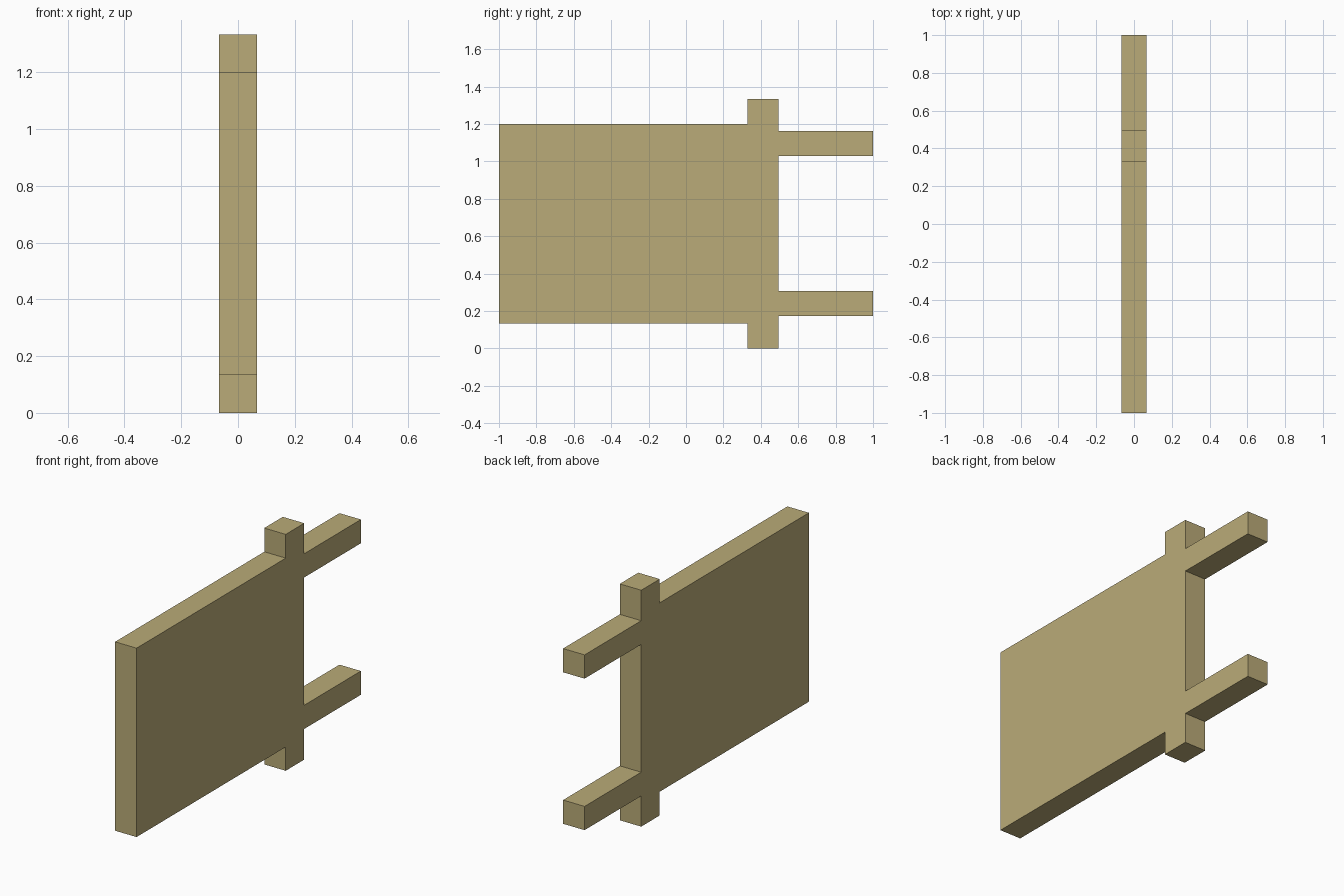
import bpy
import bmesh
from mathutils import Vector

cube = bpy.data.objects.get("Cube")
if cube:
    bpy.data.objects.remove(cube, do_unlink=True)

# One pale wood colour for every part
wood = bpy.data.materials.new("pale_wood")
wood.use_nodes = True
colour = (0.492, 0.407, 0.188, 1.0)
wood.diffuse_color = colour
bsdf = next(n for n in wood.node_tree.nodes if n.type == 'BSDF_PRINCIPLED')
bsdf.inputs["Base Color"].default_value = colour
bsdf.inputs["Roughness"].default_value = 0.8

THICKNESS = 0.134      # shared by all parts, so their sides are flush
POST_FRONT, POST_BACK = 0.33, 0.495


def beam(name, y0, y1, z0, z1):
    """Flat-sided box spanning the given y and z ranges, centred on x = 0."""
    bm = bmesh.new()
    bmesh.ops.create_cube(bm, size=1.0)
    bmesh.ops.scale(bm, vec=Vector((THICKNESS, y1 - y0, z1 - z0)), verts=bm.verts)
    mesh = bpy.data.meshes.new(name)
    bm.to_mesh(mesh)
    bm.free()
    mesh.materials.append(wood)
    obj = bpy.data.objects.new(name, mesh)
    obj.location = (0.0, (y0 + y1) / 2, (z0 + z1) / 2)
    bpy.context.collection.objects.link(obj)
    return obj


# Broad panel at the front
beam("panel", -1.0, POST_FRONT, 0.134, 1.2)

# Upright post, standing proud of the panel above and below
beam("post", POST_FRONT, POST_BACK, 0.0, 1.334)

# Two arms reaching back from the post
for name, z in (("lower_arm", 0.173), ("upper_arm", 1.028)):
    beam(name, POST_BACK, 1.0, z, z + 0.134)
